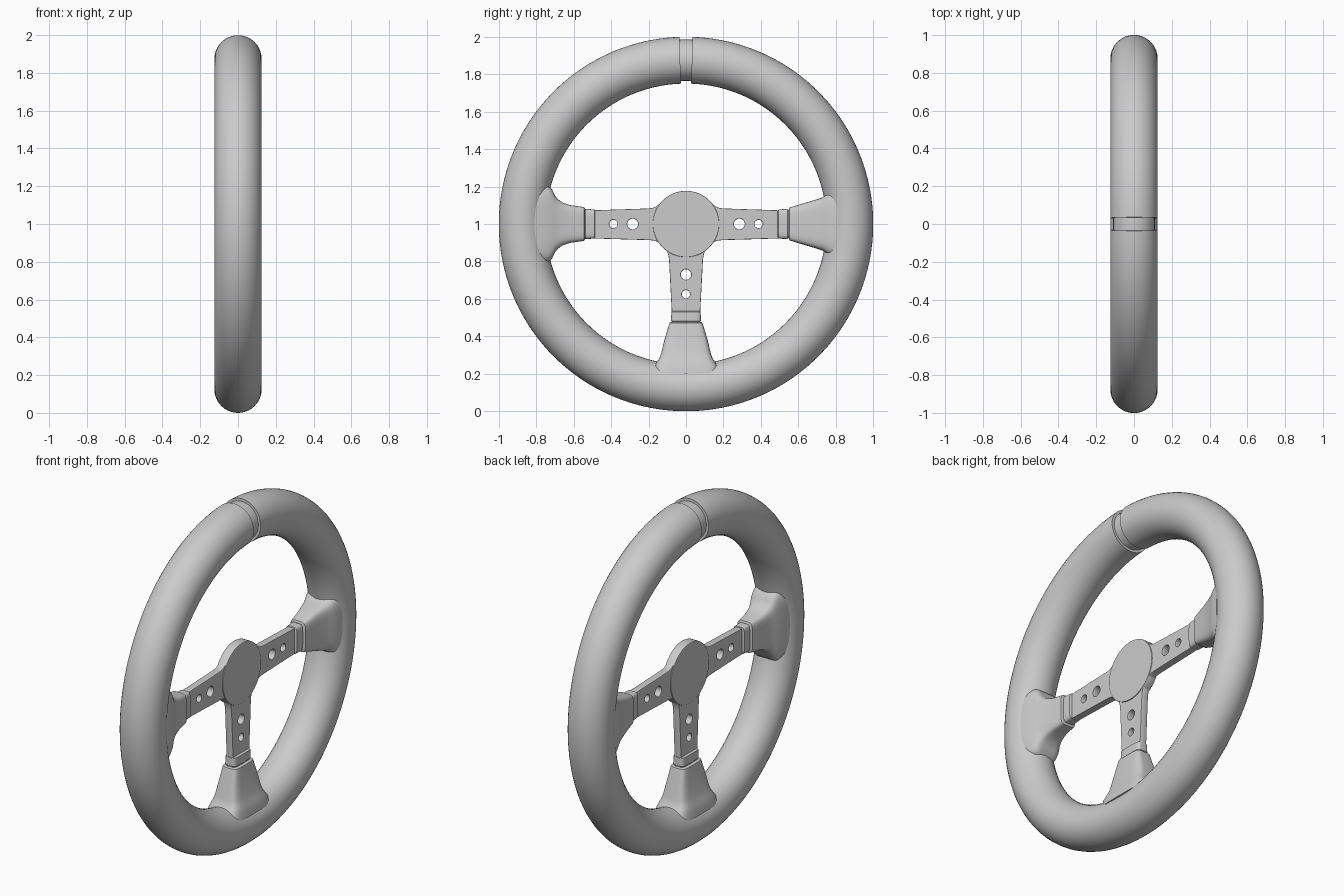
import bpy, bmesh
from math import pi, sin, cos, radians
from mathutils import Matrix, Vector

if "Cube" in bpy.data.objects:
    bpy.data.objects.remove(bpy.data.objects["Cube"])

CENTRE = Matrix.Translation((0, 0, 1))


def smooth(obj, angle=35):
    bpy.ops.object.select_all(action='DESELECT')
    obj.select_set(True)
    bpy.context.view_layer.objects.active = obj
    bpy.ops.object.shade_smooth_by_angle(angle=radians(angle))


def loft(name, rings, matrix=CENTRE):
    """Capped skin through a list of equal-length point rings."""
    bm = bmesh.new()
    loops = [[bm.verts.new(p) for p in ring] for ring in rings]
    n = len(loops[0])
    for a, b in zip(loops, loops[1:]):
        for i in range(n):
            j = (i + 1) % n
            bm.faces.new((a[i], a[j], b[j], b[i]))
    bm.faces.new(loops[0])
    bm.faces.new(loops[-1])
    bmesh.ops.recalc_face_normals(bm, faces=bm.faces)
    mesh = bpy.data.meshes.new(name)
    bm.to_mesh(mesh)
    bm.free()
    obj = bpy.data.objects.new(name, mesh)
    bpy.context.collection.objects.link(obj)
    obj.matrix_world = matrix
    smooth(obj)
    return obj


def tube_arc(name, radius, start, end, steps, sides=40):
    """Round tube swept round the wheel; angles run from the top."""
    rings = []
    for s in range(steps + 1):
        a = start + (end - start) * s / steps
        ring = []
        for k in range(sides):
            t = 2 * pi * k / sides
            r = 0.875 + radius * cos(t)
            ring.append((radius * sin(t), r * sin(a), r * cos(a)))
        rings.append(ring)
    return loft(name, rings)


def spoke_sections(name, stations, angle, power=5, sides=48):
    """Rounded-box sections (distance, half width, half depth) along a spoke."""
    def soft(v):
        return abs(v) ** (2 / power) * (1 if v >= 0 else -1)
    rings = []
    for r, w, d in stations:
        rings.append([(d * soft(sin(2 * pi * k / sides)), r,
                       w * soft(cos(2 * pi * k / sides))) for k in range(sides)])
    return loft(name, rings, CENTRE @ Matrix.Rotation(angle, 4, 'X'))


def plate(name, outlines, half_depth, bevel):
    """Flat plate with holes, drawn in the (y, z) plane of the wheel."""
    curve = bpy.data.curves.new(name, 'CURVE')
    curve.dimensions = '2D'
    curve.fill_mode = 'BOTH'
    curve.extrude = half_depth - bevel
    curve.bevel_depth = bevel
    curve.bevel_resolution = 1
    curve.offset = -bevel
    for pts in outlines:
        spline = curve.splines.new('POLY')
        spline.points.add(len(pts) - 1)
        for p, (y, z) in zip(spline.points, pts):
            p.co = (y, z, 0, 1)
        spline.use_cyclic_u = True
    obj = bpy.data.objects.new(name, curve)
    bpy.context.collection.objects.link(obj)
    obj.location = (0, 0, 1)
    obj.rotation_euler = (pi / 2, 0, pi / 2)
    bpy.ops.object.select_all(action='DESELECT')
    obj.select_set(True)
    bpy.context.view_layer.objects.active = obj
    bpy.ops.object.convert(target='MESH')
    smooth(bpy.context.object)
    return obj


def circle(y, z, r, n=32):
    return [(y + r * cos(2 * pi * k / n), z + r * sin(2 * pi * k / n)) for k in range(n)]


def bend(a, b, c, n=8):
    """Quadratic corner from a to c, pulled towards b."""
    a, b, c = Vector(a), Vector(b), Vector(c)
    return [tuple(a * (1 - t) ** 2 + b * 2 * t * (1 - t) + c * t * t)
            for t in (i / n for i in range(n + 1))]


# Rim grip, split at the top, with the narrower marker ring in the gap
GAP = 0.036
tube_arc("rim_grip", 0.125, GAP, 2 * pi - GAP, 160)
tube_arc("rim_top_ring", 0.11, -0.06, 0.06, 6)

# Three-armed spoke plate: right half outline, mirrored
half = [(0, 0.176)]
half += [(0.176 * sin(radians(a)), 0.176 * cos(radians(a))) for a in range(6, 49, 6)]
half += bend((0.145, 0.105), (0.165, 0.085), (0.20, 0.083))
half += [(0.53, 0.072), (0.53, -0.076)]
half += bend((0.20, -0.086), (0.095, -0.088), (0.09, -0.20), 12)
half += [(0.073, -0.53)]
outline = half + [(-y, z) for y, z in reversed(half[1:])]
holes = [circle(0, -0.27, 0.028), circle(0, -0.375, 0.022)]
for side in (-1, 1):
    holes += [circle(side * 0.285, 0, 0.029), circle(side * 0.388, 0, 0.022)]
plate("spoke_plate", [outline] + holes, 0.022, 0.004)

# Slightly raised round hub
plate("hub_disc", [circle(0, 0, 0.177, 64)], 0.027, 0.004)

# Collars and flared sleeves that blend the spokes into the rim
straight = [(0.55, 0.080, 0.042), (0.554, 0.088, 0.050), (0.64, 0.114, 0.064),
            (0.70, 0.132, 0.078), (0.73, 0.142, 0.088), (0.745, 0.153, 0.094),
            (0.77, 0.170, 0.102), (0.81, 0.175, 0.108)]
flared = [(0.54, 0.082, 0.042), (0.544, 0.090, 0.050), (0.62, 0.101, 0.060),
          (0.66, 0.115, 0.068), (0.685, 0.133, 0.074), (0.702, 0.155, 0.080),
          (0.715, 0.185, 0.085), (0.74, 0.205, 0.092), (0.77, 0.205, 0.100),
          (0.81, 0.195, 0.106)]
lower = [(r - 0.026 if r < 0.7 else r - 0.012, w, d) for r, w, d in straight]
arms = [("right", 0, straight, 0.49), ("left", pi, flared, 0.485),
        ("lower", -pi / 2, lower, 0.465)]
for label, angle, stations, start in arms:
    collar = [(start, 0.072, 0.030), (start + 0.004, 0.078, 0.036),
              (start + 0.052, 0.080, 0.038), (start + 0.056, 0.076, 0.034),
              (start + 0.075, 0.076, 0.034)]
    spoke_sections(label + "_collar", collar, angle)
    spoke_sections(label + "_sleeve", stations, angle)
